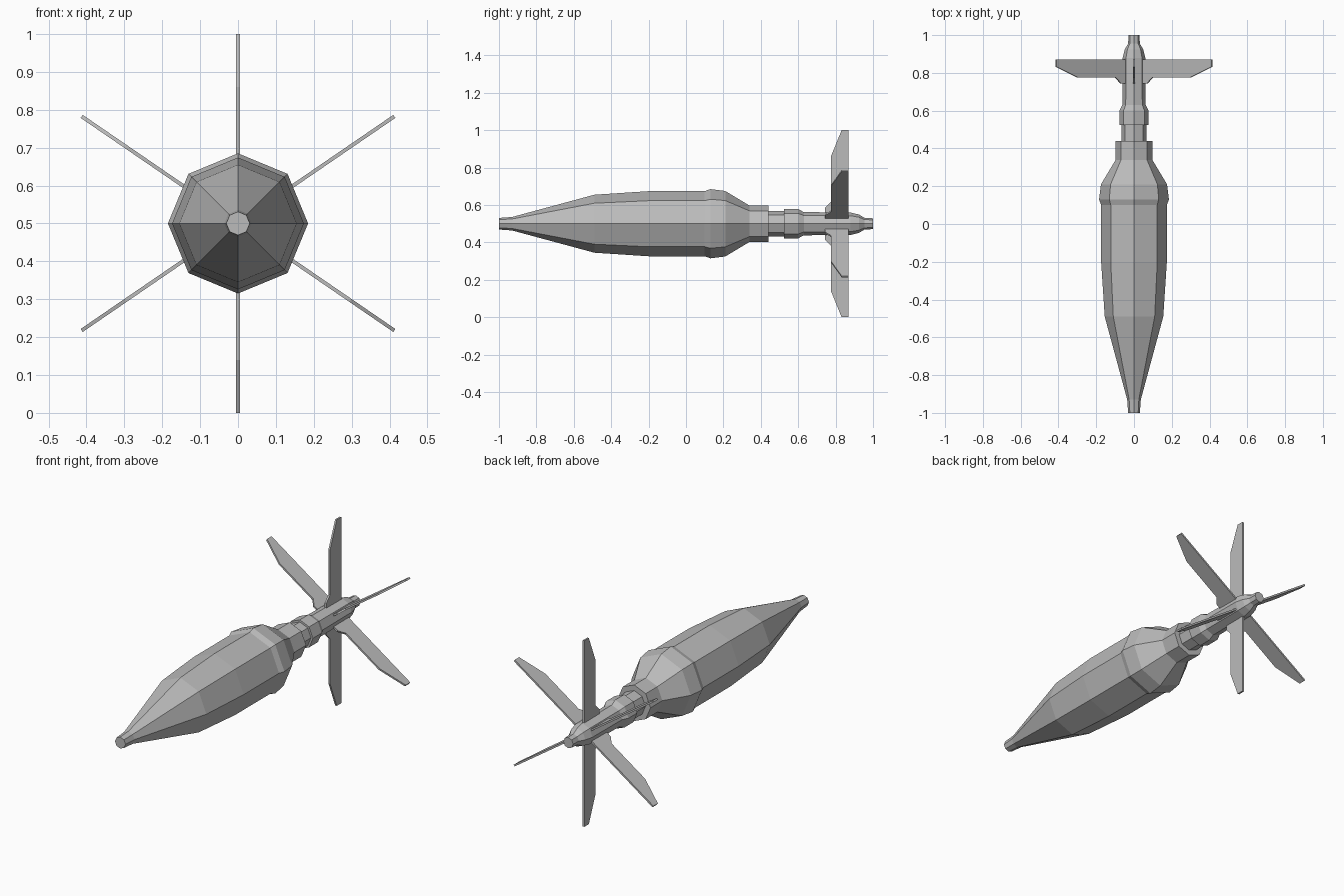
import bpy
import bmesh
from math import cos, sin, radians, tau
from mathutils import Matrix

cube = bpy.data.objects.get("Cube")
if cube:
    bpy.data.objects.remove(cube)

AXIS_Z = 0.5
SIDES = 8

grey = bpy.data.materials.new("plain_grey")
grey.use_nodes = True
GREY = (0.5, 0.5, 0.5, 1)
grey.diffuse_color = GREY
grey.node_tree.nodes["Principled BSDF"].inputs["Base Color"].default_value = GREY


def finish(bm, name):
    bmesh.ops.recalc_face_normals(bm, faces=bm.faces)
    mesh = bpy.data.meshes.new(name)
    bm.to_mesh(mesh)
    bm.free()
    mesh.materials.append(grey)
    obj = bpy.data.objects.new(name, mesh)
    bpy.context.collection.objects.link(obj)
    return obj


def lathe(name, profile):
    """Closed eight-sided solid along y from (y, radius) stations."""
    bm = bmesh.new()
    rings = [[bm.verts.new((r * cos(tau * i / SIDES), y, AXIS_Z + r * sin(tau * i / SIDES)))
              for i in range(SIDES)] for y, r in profile]
    for a, b in zip(rings, rings[1:]):
        for i in range(SIDES):
            j = (i + 1) % SIDES
            bm.faces.new((a[i], a[j], b[j], b[i]))
    bm.faces.new(rings[0])
    bm.faces.new(rings[-1])
    return finish(bm, name)


def fin(name, angle):
    """Clipped flat blade standing out from the tail at the given angle."""
    outline = [(0.743, 0.04), (0.743, 0.085), (0.775, 0.118), (0.775, 0.36),
               (0.832, 0.5), (0.87, 0.5), (0.87, 0.04)]
    half = 0.0048
    bm = bmesh.new()
    sides = [[bm.verts.new((r, y, s * half)) for y, r in outline] for s in (-1, 1)]
    for side in sides:
        bm.faces.new(side)
    n = len(outline)
    for i in range(n):
        j = (i + 1) % n
        bm.faces.new((sides[0][i], sides[0][j], sides[1][j], sides[1][i]))
    turn = Matrix.Translation((0, 0, AXIS_Z)) @ Matrix.Rotation(-radians(angle), 4, 'Y')
    bm.transform(turn)
    return finish(bm, name)


# Pointed main body with its raised shoulder band and rear collar
lathe("main_body", [(-1, 0.031), (-0.93, 0.036), (-0.49, 0.155), (-0.2, 0.174),
                    (0.1, 0.174), (0.13, 0.185), (0.21, 0.175),
                    (0.34, 0.097), (0.44, 0.097)])

# Tail tube with stepped band and rounded end
lathe("tail_tube", [(0.43, 0.067), (0.525, 0.067), (0.525, 0.078), (0.6, 0.078),
                    (0.63, 0.062), (0.88, 0.06), (0.925, 0.049),
                    (0.955, 0.031), (1, 0.029)])

# Six tail fins, side ones slightly spread from the horizontal
SPREAD = 34.4
for label, angle in (("top", 90), ("bottom", 270),
                     ("upper_left", SPREAD), ("upper_right", 180 - SPREAD),
                     ("lower_right", 180 + SPREAD), ("lower_left", -SPREAD)):
    fin("fin_" + label, angle)
